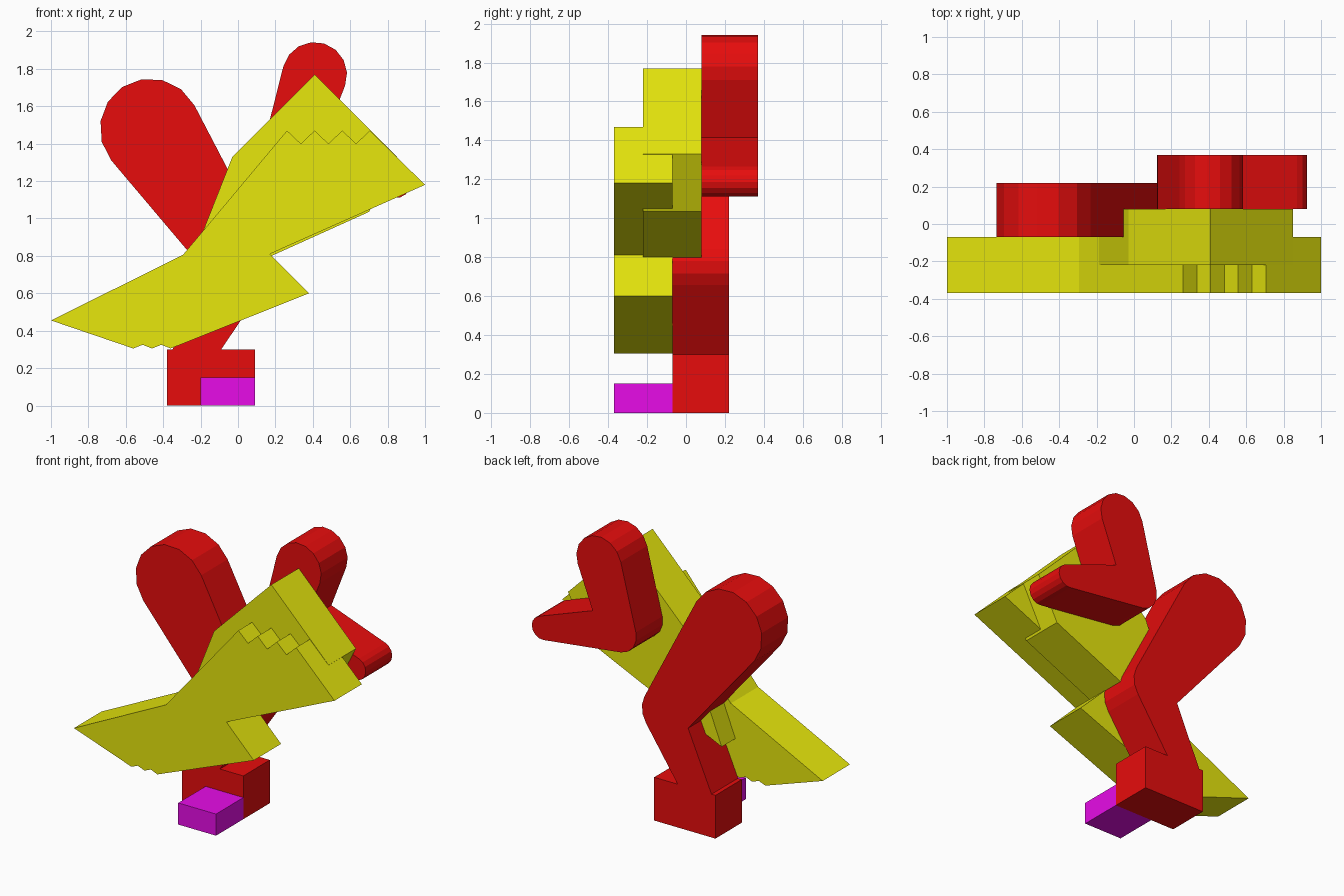
import bpy, bmesh, math

if "Cube" in bpy.data.objects:
    bpy.data.objects.remove(bpy.data.objects["Cube"])


def material(name, color):
    m = bpy.data.materials.new(name)
    m.diffuse_color = (*color, 1.0)
    m.use_nodes = True
    m.node_tree.nodes["Principled BSDF"].inputs["Base Color"].default_value = m.diffuse_color
    return m


RED = material("red", (0.82, 0.004, 0.004))
YELLOW = material("yellow", (0.82, 0.82, 0.004))
MAGENTA = material("magenta", (0.82, 0.004, 0.82))


def slab(name, outline, y0, y1, mat):
    """Extrude an x-z outline from y0 to y1."""
    bm = bmesh.new()
    face = bm.faces.new([bm.verts.new((x, y0, z)) for x, z in outline])
    ext = bmesh.ops.extrude_face_region(bm, geom=[face])
    moved = [v for v in ext["geom"] if isinstance(v, bmesh.types.BMVert)]
    bmesh.ops.translate(bm, verts=moved, vec=(0, y1 - y0, 0))
    bmesh.ops.recalc_face_normals(bm, faces=bm.faces)
    me = bpy.data.meshes.new(name)
    bm.to_mesh(me)
    bm.free()
    me.materials.append(mat)
    ob = bpy.data.objects.new(name, me)
    bpy.context.collection.objects.link(ob)
    return ob


def arc(cx, cz, r, start, end, step=22.5):
    """Points on a circle at every step from start to end degrees."""
    n = round((end - start) / step)
    angles = [math.radians(start + (end - start) * i / n) for i in range(n + 1)]
    return [(cx + r * math.cos(a), cz + r * math.sin(a)) for a in angles]


def zigzag(x0, x1, z_end, z_mid, teeth):
    """Alternating points starting and ending at z_end."""
    n = teeth * 2
    return [(x0 + (x1 - x0) * i / n, z_mid if i % 2 else z_end)
            for i in range(n + 1)]


# bent lower limb with block foot
slab("lower_limb",
     [(-0.38, 0), (0.09, 0), (0.09, 0.30), (-0.09, 0.30)]
     + arc(0.01, 0.76, 0.175, -36, 28)
     + arc(-0.47, 1.48, 0.268, 28, 219)
     + [(-0.17, 0.71), (-0.35, 0.30), (-0.38, 0.30)],
     -0.07, 0.22, RED)

# bent upper limb
slab("upper_limb",
     arc(0.26, 1.32, 0.138, 166, 262)
     + arc(0.845, 1.19, 0.08, -98, 70)
     + [(0.458, 1.415)]
     + arc(0.41, 1.77, 0.173, -20, 166),
     0.08, 0.37, RED)

# toe block
slab("toe", [(-0.20, 0), (0.09, 0), (0.09, 0.15), (-0.20, 0.15)],
     -0.37, -0.07, MAGENTA)

# front plate with toothed edges
slab("front_plate",
     [(-1.0, 0.455)] + zigzag(-0.56, -0.36, 0.305, 0.325, 2)
     + [(0.38, 0.60), (0.17, 0.81), (1.0, 1.18)]
     + zigzag(0.705, 0.262, 1.47, 1.40, 3)
     + [(-0.19, 0.93), (-0.295, 0.805)],
     -0.37, -0.07, YELLOW)

# inner plate behind the front plate
slab("inner_plate",
     [(-0.33, 0.57), (0.70, 1.035), (0.85, 1.33), (0.41, 1.77), (-0.03, 1.33)],
     -0.22, 0.08, YELLOW)
